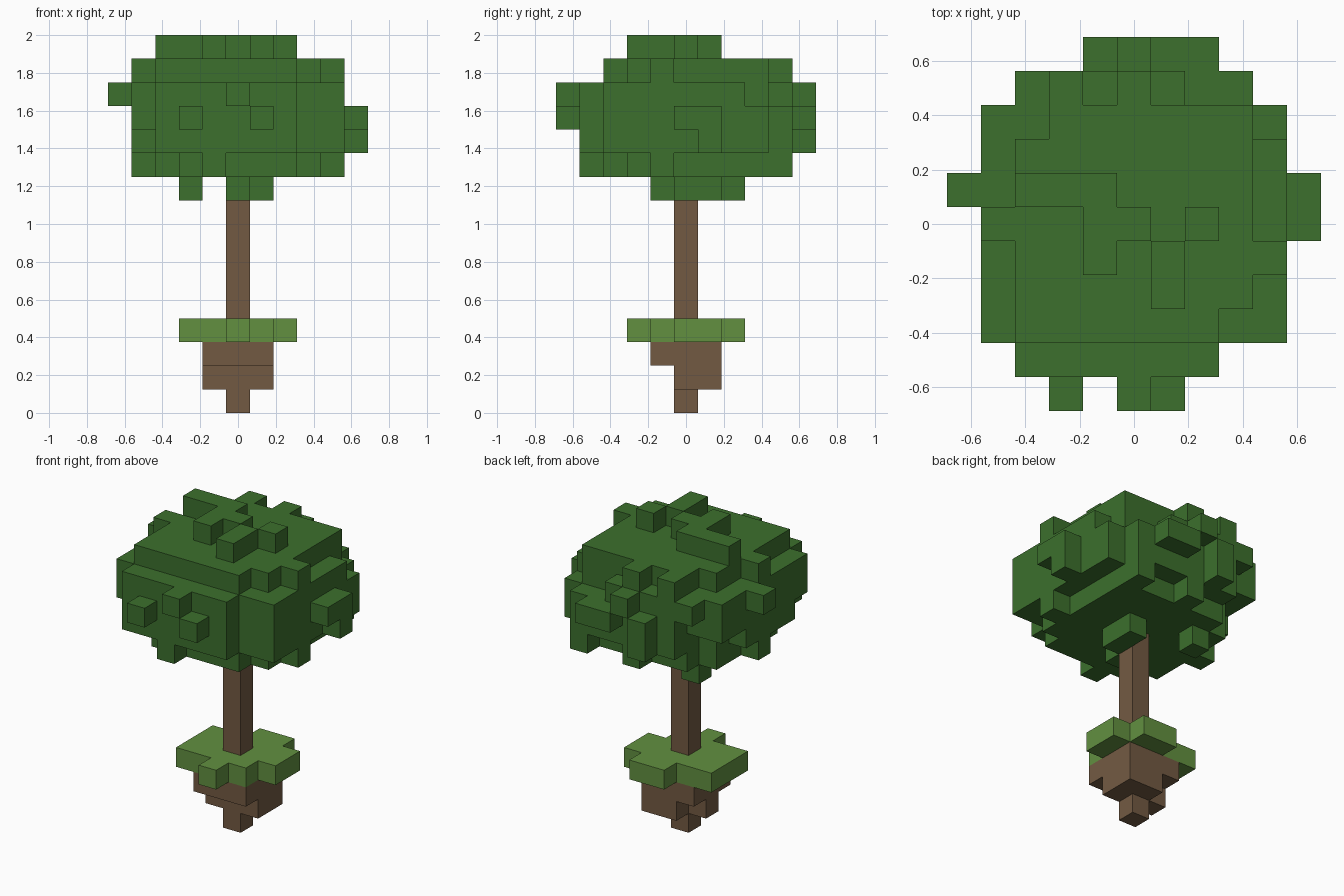
import bpy
import bmesh
from mathutils import Vector

old = bpy.data.objects.get("Cube")
if old:
    bpy.data.objects.remove(old, do_unlink=True)

UNIT = 0.125  # edge of one block


def material(name, rgb):
    mat = bpy.data.materials.new(name)
    mat.use_nodes = True
    color = (*rgb, 1.0)
    mat.diffuse_color = color
    bsdf = next(n for n in mat.node_tree.nodes if n.type == 'BSDF_PRINCIPLED')
    bsdf.inputs["Base Color"].default_value = color
    bsdf.inputs["Roughness"].default_value = 1.0
    return mat


def block(x0, x1, y0, y1, z0, z1):
    """Grid cells filled by a box, all limits inclusive."""
    return {(x, y, z) for x in range(x0, x1 + 1)
            for y in range(y0, y1 + 1) for z in range(z0, z1 + 1)}


def build(name, cells, mat):
    """Make one mesh from the exposed sides of a set of cells."""
    bm = bmesh.new()
    corners = {}

    def corner(p):
        key = tuple(round(2 * c) for c in p)
        if key not in corners:
            corners[key] = bm.verts.new(p * UNIT)
        return corners[key]

    for cell in sorted(cells):
        center = Vector(cell) + Vector((0, 0, 0.5))
        for axis in range(3):
            for sign in (-1, 1):
                n = Vector((0, 0, 0))
                n[axis] = sign
                if tuple(int(c + d) for c, d in zip(cell, n)) in cells:
                    continue
                u = Vector((0, 0, 0))
                u[(axis + 1) % 3] = 0.5
                v = n.cross(u)
                mid = center + n / 2
                bm.faces.new([corner(mid + a * u + b * v)
                              for a, b in ((-1, -1), (1, -1), (1, 1), (-1, 1))])
    mesh = bpy.data.meshes.new(name)
    bm.to_mesh(mesh)
    bm.free()
    mesh.materials.append(mat)
    obj = bpy.data.objects.new(name, mesh)
    bpy.context.scene.collection.objects.link(obj)


leaf = material("leaf green", (0.045, 0.162, 0.026))
grass = material("grass green", (0.122, 0.279, 0.051))
wood = material("earth brown", (0.171, 0.102, 0.055))

# Floating clump of soil
soil = block(0, 0, 0, 0, 0, 0) | block(-1, 1, 0, 0, 1, 1) | block(0, 1, 1, 1, 1, 1)
soil |= block(-1, 1, -1, 1, 2, 2)
build("soil", soil, wood)

# Grass slab with uneven edges
turf = block(-2, 1, -1, 1, 3, 3) | block(0, 0, -2, -2, 3, 3)
turf |= block(2, 2, 0, 1, 3, 3) | block(0, 1, 2, 2, 3, 3)
build("grass", turf, grass)

# Trunk
build("trunk", block(0, 0, 0, 0, 4, 9), wood)

# Canopy body: main mass, then the wide sides
crown = block(-3, 3, -3, 3, 11, 14)
crown |= block(-3, 2, -4, -4, 11, 13)                                # front
crown |= block(4, 4, -3, 2, 11, 13) | block(4, 4, 3, 3, 11, 12)      # left
crown |= block(-4, -4, -3, 3, 12, 13) | block(-4, -4, -2, 1, 11, 11)  # right
crown |= block(-2, 1, 4, 4, 11, 13) | block(2, 3, 4, 4, 11, 12)      # back
crown |= block(-3, -3, 4, 4, 13, 13)
crown -= {(-3, 3, 14), (3, -3, 14), (-3, 3, 11)}

# Canopy underside and hanging tufts
crown |= block(-2, 2, -3, -3, 10, 10) | block(-3, 3, -2, 2, 10, 10)
crown |= block(-2, 3, 3, 3, 10, 10)
crown |= {(-1, -4, 10), (4, -1, 10), (-4, 0, 10), (0, 4, 10), (3, 4, 10)}
crown |= {(0, -1, 9), (1, 0, 9), (1, 1, 9), (-2, 2, 9)}

# Side tufts
crown |= {(-2, -5, 12), (1, -5, 12), (0, -5, 13)}
crown |= {(5, 0, 12), (5, 1, 12), (5, 1, 11), (-5, 1, 13)}
crown |= block(1, 2, 5, 5, 12, 12) | block(-1, -1, 5, 5, 11, 12) | {(0, 5, 13)}

# Top rim and tufts
crown |= {(-2, 4, 14), (0, 4, 14), (-4, 0, 14), (4, -1, 14)}
crown |= block(-3, -1, 1, 1, 15, 15) | block(-1, -1, -1, 0, 15, 15)
crown |= block(1, 1, -2, -1, 15, 15) | {(0, 0, 15), (2, 0, 15)}
crown.discard((0, 0, 9))
build("leaves", crown, leaf)
